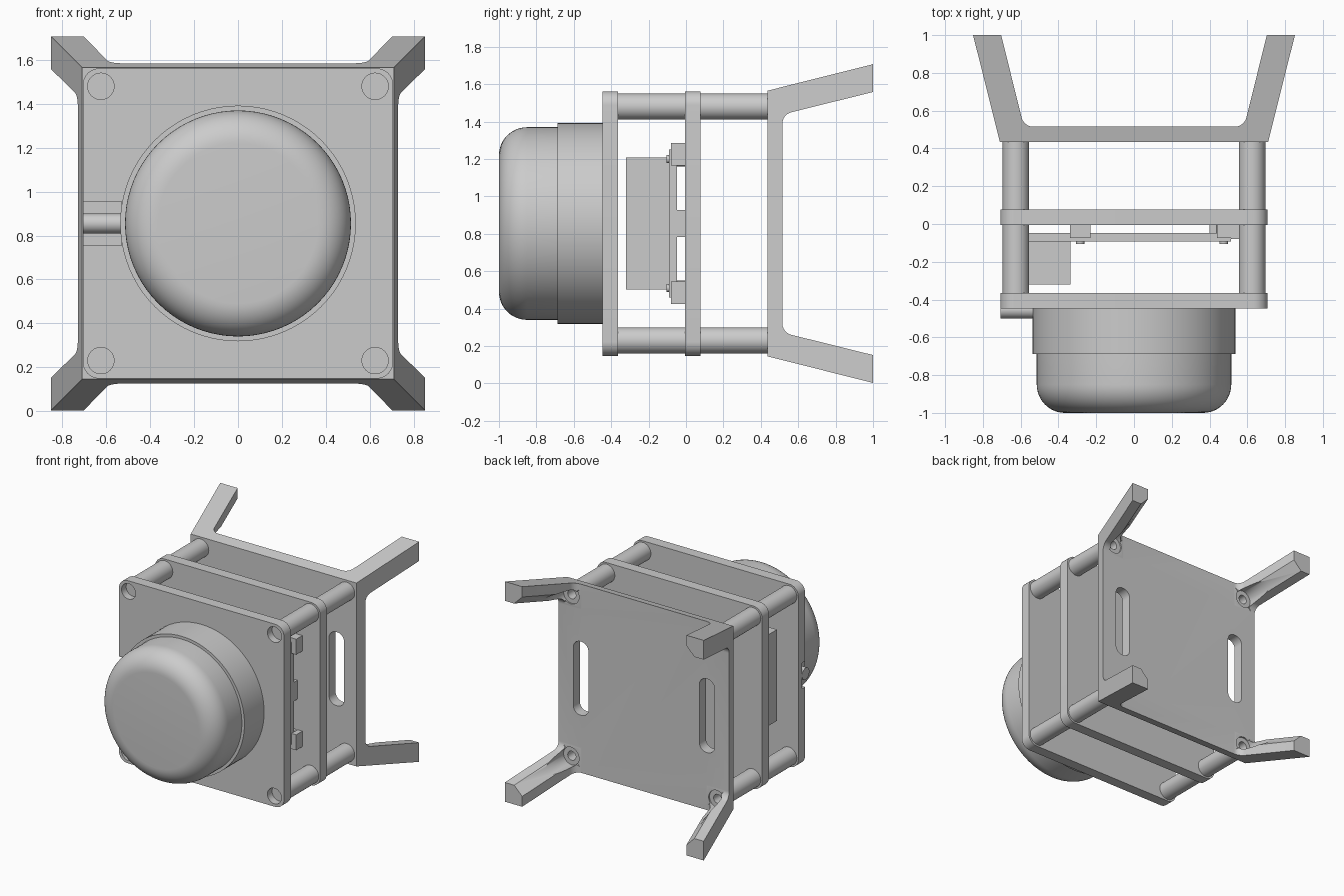
import bpy, math
from mathutils import Vector

if "Cube" in bpy.data.objects:
    bpy.data.objects.remove(bpy.data.objects["Cube"])

CZ = 0.855          # height of the model's centre line
S = 0.707           # half size of the plates
P = 0.625           # standoff offset from the centre line
CORNERS = [(x, z) for x in (-P, P) for z in (-P, P)]


def finish(name, verts, faces):
    me = bpy.data.meshes.new(name)
    me.from_pydata(verts, [], faces)
    ob = bpy.data.objects.new(name, me)
    bpy.context.collection.objects.link(ob)
    bpy.context.view_layer.objects.active = ob
    bpy.ops.object.select_all(action='DESELECT')
    ob.select_set(True)
    bpy.ops.object.mode_set(mode='EDIT')
    bpy.ops.mesh.select_all(action='SELECT')
    bpy.ops.mesh.normals_make_consistent(inside=False)
    bpy.ops.object.mode_set(mode='OBJECT')
    return ob


def prism(name, pts, a, b, axis='y', pts2=None):
    """Extrude (or loft to pts2) a 2D outline from a to b along an axis."""
    place = {'x': lambda u, v, t: (t, u, v + CZ),
             'y': lambda u, v, t: (u, t, v + CZ),
             'z': lambda u, v, t: (u, v, t + CZ)}[axis]
    n = len(pts)
    verts = [place(u, v, a) for u, v in pts] + [place(u, v, b) for u, v in (pts2 or pts)]
    faces = [tuple(range(n)), tuple(range(n, 2 * n))]
    faces += [(i, (i + 1) % n, n + (i + 1) % n, n + i) for i in range(n)]
    return finish(name, verts, faces)


def rect(x0, x1, z0, z1):
    return [(x0, z0), (x1, z0), (x1, z1), (x0, z1)]


def circle(x, z, r, n=40):
    return [(x + r * math.cos(2 * math.pi * i / n), z + r * math.sin(2 * math.pi * i / n))
            for i in range(n)]


def rounded(pts, d, seg=8):
    """Round corners, d = trim distance (one value or one per corner)."""
    out = []
    ds = d if isinstance(d, list) else [d] * len(pts)
    for i, p in enumerate(pts):
        p, a, b = Vector(p), Vector(pts[i - 1]), Vector(pts[(i + 1) % len(pts)])
        if ds[i] == 0:
            out.append(tuple(p))
            continue
        u, v = (a - p).normalized(), (b - p).normalized()
        half = u.angle(v) / 2
        r = ds[i] * math.tan(half)
        c = p + (u + v).normalized() * (ds[i] / math.cos(half))
        s, e = p + u * ds[i] - c, p + v * ds[i] - c
        for k in range(seg + 1):
            q = c + s.lerp(e, k / seg).normalized() * r
            out.append(tuple(q))
    return out


def cut(ob, cutter):
    m = ob.modifiers.new('cut', 'BOOLEAN')
    m.operation, m.solver, m.object = 'DIFFERENCE', 'EXACT', cutter
    bpy.context.view_layer.objects.active = ob
    bpy.ops.object.modifier_apply(modifier=m.name)
    bpy.data.objects.remove(cutter, do_unlink=True)


# Front plate with screw recesses and a cable groove
plate = rounded(rect(-S, S, -S, S), 0.075)
front = prism('front_plate', plate, -0.447, -0.364)
for x, z in CORNERS:
    cut(front, prism('cutter', circle(x, z, 0.06), -0.5, -0.39))
cut(front, prism('cutter', rect(-0.8, -0.53, -0.1, 0.1), -0.5, -0.41))

# Middle plate
prism('middle_plate', plate, -0.005, 0.078)

# Standoffs between the plates
for x, z in CORNERS:
    prism('front_standoff', circle(x, z, 0.07), -0.364, -0.005)
    back = prism('back_standoff', circle(x, z, 0.07), 0.078, 0.435)
    cut(back, prism('cutter', circle(x, z, 0.035, 24), 0.3, 0.5))

# Back bracket: flared block hollowed from both sides so four legs remain
T = 0.852
bracket = prism('back_bracket', rect(-0.71, 0.71, -0.71, 0.71), 0.435, 1.0, 'y',
                rect(-T, T, -T, T))
hollow = rounded([(0.515, -0.583), (1.1, -0.728), (1.1, 0.728), (0.515, 0.583)],
                 [0.05, 0, 0, 0.05])
cut(bracket, prism('cutter', hollow, -1.2, 1.2, 'x'))
cut(bracket, prism('cutter', [(v, u) for u, v in hollow], -1.2, 1.2, 'z'))
# chamfered inner edge of the legs
diamond = lambda s: [(s, 0), (0, s), (-s, 0), (0, -s)]
cut(bracket, prism('cutter', diamond(1.235), 0.516, 1.05, 'y', diamond(1.5)))
# screw holes with access scoops, and strap slots
for x, z in CORNERS:
    cut(bracket, prism('cutter', circle(x, z, 0.07), 0.505, 1.2))
    cut(bracket, prism('cutter', circle(x, z, 0.035, 24), 0.3, 0.6))
for s in (-1, 1):
    slot = rounded(rect(s * 0.54 - 0.065, s * 0.54 + 0.065, -0.285, 0.285), 0.06)
    cut(bracket, prism('cutter', slot, 0.3, 0.6))

# Sensor dome: revolved profile of (radius, y)
prof = [(0, -0.43), (0.537, -0.43), (0.537, -0.688), (0.515, -0.688)]
R = 0.15
prof += [(0.515 - R + R * math.cos(a), -1 + R - R * math.sin(a))
         for a in [math.pi / 2 * k / 12 for k in range(13)]]
N = 80
verts, faces = [], []
for r, y in prof[1:]:
    verts += [(u, y, v + CZ) for u, v in circle(0, 0, r, N)]
M = len(prof) - 1
for j in range(M - 1):
    for i in range(N):
        k = (i + 1) % N
        faces.append((j * N + i, j * N + k, (j + 1) * N + k, (j + 1) * N + i))
faces += [tuple(range(N)), tuple(range((M - 1) * N, M * N))]
finish('sensor_dome', verts, faces)

# Cable leaving the sensor
prism('cable', circle(-0.455, 0, 0.045, 24), -S, -0.5, 'x')

# Circuit board with its tall connector block
board = prism('circuit_board', rect(-0.556, 0.513, -0.395, 0.395), -0.092, -0.047)
prism('connector_block', rect(-0.556, -0.336, -0.353, 0.353), -0.32, -0.092)
prism('side_port', rect(0.40, 0.513, -0.073, 0.073), -0.047, -0.005)

# Corner clips, supports and pins holding the board
for s in (-1, 1):
    z0, z1 = sorted((s * 0.31, s * 0.43))
    e0, e1 = sorted((s * 0.396, s * 0.43))
    prism('side_clip', rect(0.514, 0.555, z0, z1), -0.08, -0.005)
    prism('edge_clip', rect(0.44, 0.555, e0, e1), -0.075, -0.005)
    prism('inner_clip', rect(-0.34, -0.23, e0, e1), -0.075, -0.005)
    for x in (-0.285, 0.475):
        prism('board_support', circle(x, s * 0.345, 0.04, 24), -0.047, -0.005)
        prism('board_pin', circle(x, s * 0.345, 0.022, 20), -0.105, -0.092)

# Smooth the round surfaces, keep edges sharp
for ob in bpy.context.scene.objects:
    ob.select_set(True)
bpy.context.view_layer.objects.active = front
bpy.ops.object.shade_smooth_by_angle(angle=math.radians(30))
